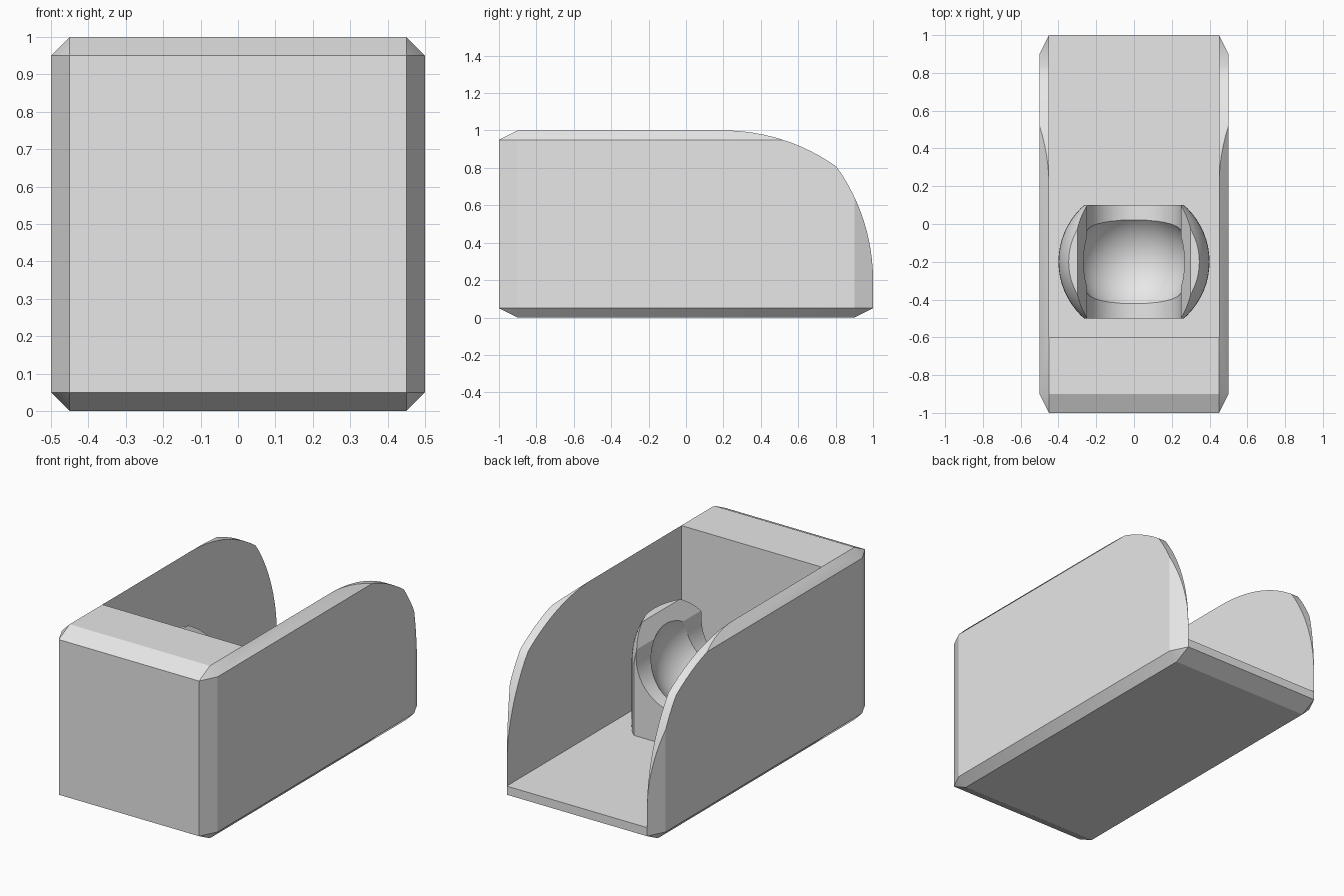
import bpy, bmesh
from math import sin, cos, pi, asin, radians
from mathutils import Matrix, Vector

if "Cube" in bpy.data.objects:
    bpy.data.objects.remove(bpy.data.objects["Cube"])

grey = bpy.data.materials.new("plain grey")
grey.use_nodes = True
grey.diffuse_color = (0.8, 0.8, 0.8, 1)
grey.node_tree.nodes["Principled BSDF"].inputs["Base Color"].default_value = (0.8, 0.8, 0.8, 1)


def add_object(name, bm):
    bmesh.ops.recalc_face_normals(bm, faces=bm.faces)
    mesh = bpy.data.meshes.new(name)
    bm.to_mesh(mesh)
    bm.free()
    mesh.materials.append(grey)
    obj = bpy.data.objects.new(name, mesh)
    bpy.context.collection.objects.link(obj)
    return obj


def box(name, low, high, bevel=0):
    bm = bmesh.new()
    bmesh.ops.create_cube(bm, size=1)
    if bevel:
        bmesh.ops.bevel(bm, geom=bm.edges[:], offset=bevel, segments=1, affect='EDGES')
    low, high = Vector(low), Vector(high)
    bmesh.ops.scale(bm, vec=high - low, verts=bm.verts)
    bmesh.ops.translate(bm, vec=(low + high) / 2, verts=bm.verts)
    return add_object(name, bm)


def prism(name, points, axis, start, end):
    """Extrude an outline along x (points are y, z) or y (points are x, z)."""
    bm = bmesh.new()
    place = (lambda a, b: (start, a, b)) if axis == 'x' else (lambda a, b: (a, start, b))
    face = bm.faces.new([bm.verts.new(place(a, b)) for a, b in points])
    new = bmesh.ops.extrude_face_region(bm, geom=[face])["geom"]
    d = end - start
    bmesh.ops.translate(bm, vec=(d, 0, 0) if axis == 'x' else (0, d, 0),
                        verts=[v for v in new if isinstance(v, bmesh.types.BMVert)])
    return add_object(name, bm)


def combine(target, cutter, operation='DIFFERENCE'):
    mod = target.modifiers.new("cut", 'BOOLEAN')
    mod.operation, mod.solver, mod.object = operation, 'EXACT', cutter
    with bpy.context.temp_override(object=target, active_object=target):
        bpy.ops.object.modifier_apply(modifier=mod.name)
    bpy.data.objects.remove(cutter)


def finish(obj):
    bpy.ops.object.select_all(action='DESELECT')
    obj.select_set(True)
    bpy.context.view_layer.objects.active = obj
    bpy.ops.object.shade_smooth_by_angle(angle=radians(25))


# Tray: chamfered block, hollowed from the top and the back
tray = box("tray", (-0.5, -1, 0), (0.5, 1, 1), bevel=0.05)
combine(tray, box("hollow", (-0.45, -0.6, 0.1), (0.45, 1.3, 1.3)))

# Rounded rear corner of the side walls: two arcs meeting at a soft point
R, STEPS = 1.04, 12
turn = asin(0.6045 / R)
upper = [(0.2 + R * sin(turn * i / STEPS), 1 - R + R * cos(turn * i / STEPS))
         for i in range(STEPS + 1)]
lower = [(z, y) for y, z in reversed(upper[:-1])]
outline = upper + lower + [(1.2, 0.2), (1.2, 1.2), (0.2, 1.2)]
combine(tray, prism("corner_cutter", outline, 'x', -0.7, 0.7))
finish(tray)

# Ball socket: round post with a domed top
CENTRE = Vector((0, -0.2, 0.5))
bm = bmesh.new()
profile = [(0, 0.08), (0.4, 0.08)] + [
    (0.4 * cos(a), 0.5 + 0.4 * sin(a)) for a in (pi / 2 * i / 16 for i in range(17))]
verts = [bm.verts.new((r, 0, z)) for r, z in profile]
edges = [bm.edges.new(pair) for pair in zip(verts, verts[1:])]
bmesh.ops.spin(bm, geom=verts + edges, cent=(0, 0, 0), axis=(0, 0, 1),
               angle=2 * pi, steps=64, use_merge=True)
bmesh.ops.remove_doubles(bm, verts=bm.verts, dist=0.0001)
bmesh.ops.translate(bm, vec=(0, CENTRE.y, 0), verts=bm.verts)
socket = add_object("ball_socket", bm)

# Flat front, back and top
combine(socket, box("trim", (-0.6, -0.5, 0), (0.6, 0.1, 0.7)), 'INTERSECT')

# U-shaped channel with a flared mouth
channel = [(0.25 * cos(a), 0.55 + 0.25 * sin(a))
           for a in (pi + pi * i / 32 for i in range(33))]
channel += [(0.25, 0.6), (0.35, 0.8), (-0.35, 0.8), (-0.25, 0.6)]
combine(socket, prism("channel_cutter", channel, 'y', -0.8, 0.4))

# Spherical seat
bm = bmesh.new()
bmesh.ops.create_uvsphere(bm, u_segments=64, v_segments=32, radius=0.299,
                          matrix=Matrix.Translation(CENTRE))
combine(socket, add_object("seat_cutter", bm))
finish(socket)
